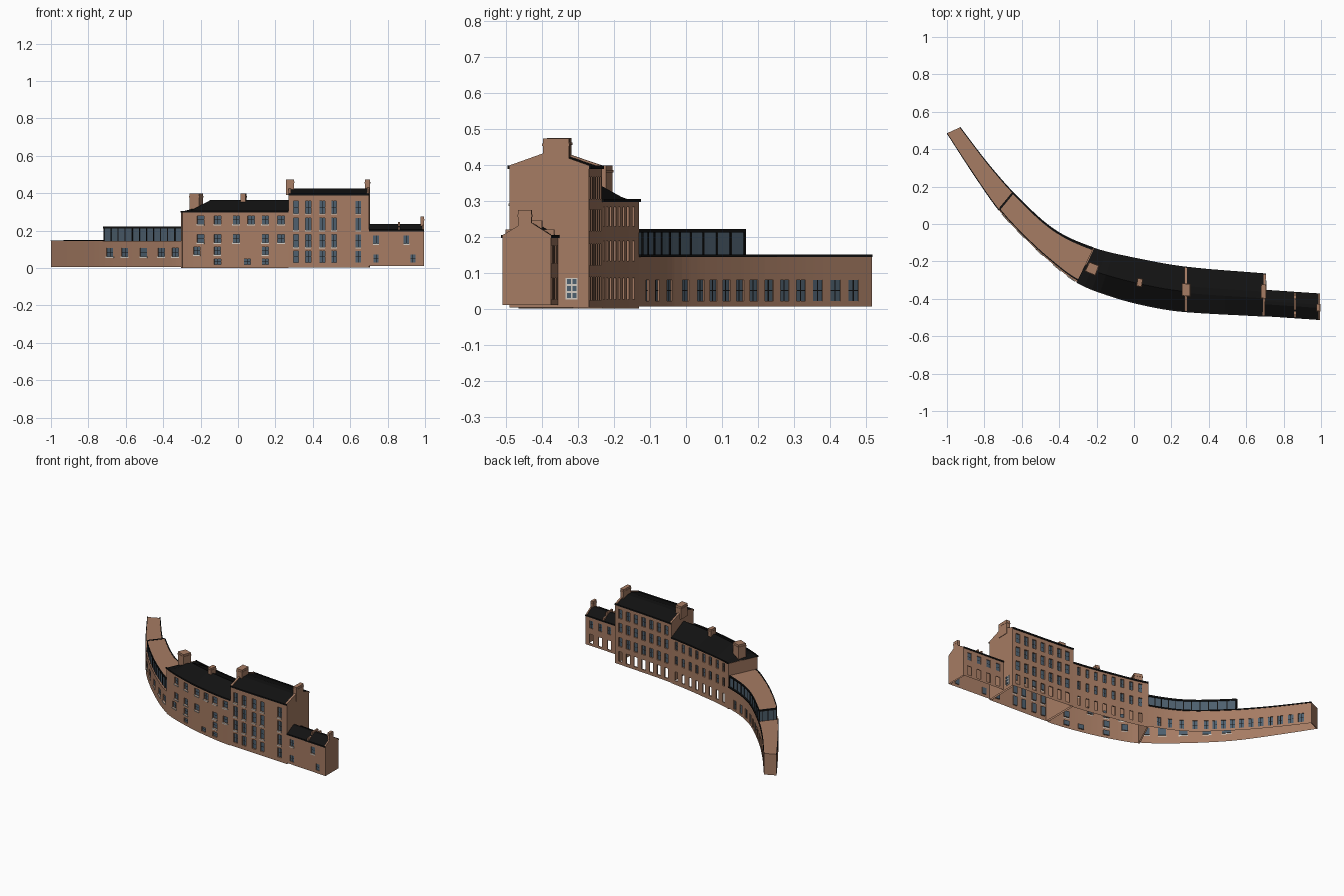
import bpy, bmesh
from mathutils import Vector

cube = bpy.data.objects.get("Cube")
if cube:
    bpy.data.objects.remove(cube)


def material(name, rgb):
    m = bpy.data.materials.new(name)
    m.use_nodes = True
    m.diffuse_color = (*rgb, 1)
    m.node_tree.nodes["Principled BSDF"].inputs["Base Color"].default_value = (*rgb, 1)
    return m


MATS = [material("sandstone", (0.38, 0.2, 0.125)), material("black_slate", (0.006, 0.006, 0.006)),
        material("blue_grey_glass", (0.075, 0.115, 0.155)), material("pale_stone", (0.65, 0.6, 0.54))]
STONE, SLATE, GLASS, PALE = range(4)

# Plan curves of the street front and the rear, each y over x
FRONT = [(-1, .485), (-.86, .27), (-.727, .08), (-.6, -.06), (-.45, -.2), (-.305, -.31),
         (-.1, -.39), (.1, -.44), (.27, -.465), (.7, -.49), (.995, -.51)]
REAR = [(-.93, .517), (-.78, .32), (-.63, .15), (-.43, -.03), (-.22, -.13), (0, -.185), (.27, -.233), (.705, -.27)]
LOW_REAR = [(.7, -.355), (.995, -.375)]


def curve(pts, x):
    """Smooth interpolation of y at x."""
    n = len(pts)
    i = max(0, min(n - 2, sum(p[0] <= x for p in pts) - 1))

    def slope(k):
        a, b = pts[max(k - 1, 0)], pts[min(k + 1, n - 1)]
        return (b[1] - a[1]) / (b[0] - a[0])
    (xa, ya), (xb, yb) = pts[i], pts[i + 1]
    h = xb - xa
    s = (x - xa) / h
    return ((1 + 2 * s) * (1 - s) ** 2 * ya + s * (1 - s) ** 2 * h * slope(i)
            + s * s * (3 - 2 * s) * yb + s * s * (s - 1) * h * slope(i + 1))


class Block:
    """Part of the terrace: u runs along it, t from front to rear."""

    def __init__(self, name, fx, rx, rear, z0, eave, steps):
        self.name, self.fx, self.rx, self.rear = name, fx, rx, rear
        self.z0, self.eave = z0, eave
        self.us = [i / steps for i in range(steps + 1)]

    def at(self, u, t, z):
        xf = self.fx[0] + u * (self.fx[1] - self.fx[0])
        xr = self.rx[0] + u * (self.rx[1] - self.rx[0])
        f, r = Vector((xf, curve(FRONT, xf), z)), Vector((xr, curve(self.rear, xr), z))
        return f.lerp(r, t)

    def u_of(self, x, side):
        a, b = self.rx if side else self.fx
        return (x - a) / (b - a)

    def span(self, u0, u1):
        return [u0] + [u for u in self.us if u0 + .001 < u < u1 - .001] + [u1]


def make(name, faces):
    """Object from (corner points, material) pairs."""
    bm = bmesh.new()
    for pts, mat in faces:
        bm.faces.new([bm.verts.new(p) for p in pts]).material_index = mat
    bmesh.ops.remove_doubles(bm, verts=bm.verts, dist=1e-5)
    me = bpy.data.meshes.new(name)
    bm.to_mesh(me)
    bm.free()
    for m in MATS:
        me.materials.append(m)
    ob = bpy.data.objects.new(name, me)
    bpy.context.collection.objects.link(ob)


def slab(b, u0, u1, t0, t1, z0, z1, mat):
    """Box that follows the plan curve."""
    faces, us = [], b.span(u0, u1)
    ring = [(t0, z0), (t1, z0), (t1, z1), (t0, z1)]
    for a, c in zip(us, us[1:]):
        for (ta, za), (tb, zb) in zip(ring, ring[1:] + ring[:1]):
            faces.append(([b.at(a, ta, za), b.at(a, tb, zb), b.at(c, tb, zb), b.at(c, ta, za)], mat))
    for u, r in ((u0, ring), (u1, ring[::-1])):
        faces.append(([b.at(u, t, z) for t, z in r[::-1]], mat))
    return faces


def wall(b, side, windows):
    """Wall sheet with recessed windows (x, z, width, height, style)."""
    faces, holes, trim = [], [], []
    slope = abs(b.fx[1] - b.fx[0])
    out = .012 * (1 if side else -1)
    tin = side - out * 3
    for x, z, w, h, style in windows:
        u, hw = b.u_of(x, side), w / slope / 2
        holes.append((u - hw, u + hw, z - h / 2, z + h / 2, style))
    us = sorted(set(b.us + [v for h in holes for v in h[:2]]))
    zs = sorted({b.z0, b.eave} | {v for h in holes for v in h[2:4]})

    def quad(u0, u1, z0, z1, t, mat):
        p = [b.at(u0, t, z0), b.at(u1, t, z0), b.at(u1, t, z1), b.at(u0, t, z1)]
        faces.append((p[::-1] if side else p, mat))
    for u0, u1 in zip(us, us[1:]):
        for z0, z1 in zip(zs, zs[1:]):
            um, zm = (u0 + u1) / 2, (z0 + z1) / 2
            if not any(h[0] < um < h[1] and h[2] < zm < h[3] for h in holes):
                quad(u0, u1, z0, z1, side, STONE)
    for u0, u1, z0, z1, style in holes:
        rim = [(u0, z0), (u1, z0), (u1, z1), (u0, z1)]
        for p, q in zip(rim, rim[1:] + rim[:1]):
            faces.append(([b.at(p[0], side, p[1]), b.at(q[0], side, q[1]),
                           b.at(q[0], tin, q[1]), b.at(p[0], tin, p[1])], STONE))
        if style == "open":
            continue
        quad(u0, u1, z0, z1, tin, GLASS)
        um, zm, e = (u0 + u1) / 2, (z0 + z1) / 2, .0012
        bar = tin + out / 2
        quad(um - e / slope, um + e / slope, z0, z1, bar, SLATE)
        quad(u0, u1, zm - e, zm + e, bar, SLATE)
        if style == "sill":
            t = sorted((side, side + out * 2))
            trim += slab(b, u0 - .004, u1 + .004, t[0], t[1], z0 - .007, z0, PALE)
    make(b.name + ("_rear_wall" if side else "_front_wall"), faces)
    if trim:
        make(b.name + "_window_sills", trim)


def gable(name, b, u0, u1, profile, lift=.006):
    """Cross wall whose top follows the roof."""
    top = [(t, z + lift) for t, z in profile]
    ring = [(top[0][0], b.z0)] + top + [(top[-1][0], b.z0)]
    faces = [([b.at(u0, t, z) for t, z in ring], STONE), ([b.at(u1, t, z) for t, z in ring[::-1]], STONE)]
    for p, q in zip(ring, ring[1:]):
        faces.append(([b.at(u0, *p), b.at(u1, *p), b.at(u1, *q), b.at(u0, *q)], STONE))
    make(name, faces)


def roof(b, profile, hip=0, mat=SLATE):
    """Roof sheet lofted along the block, with an optional hipped start."""
    us = sorted(set(b.us + [hip]))

    def pt(u, t, z):
        k = min(1, u / hip) if hip else 1
        return b.at(u, t, b.eave + (z - b.eave) * k)
    make(b.name + "_roof", [([pt(u, *p), pt(v, *p), pt(v, *q), pt(u, *q)], mat)
                            for u, v in zip(us, us[1:]) for p, q in zip(profile, profile[1:])])


def gutters(b):
    e = b.eave
    make(b.name + "_gutters", slab(b, 0, 1, -.025, 0, e - .004, e + .005, SLATE)
         + slab(b, 0, 1, 1, 1.025, e - .004, e + .005, SLATE))


def chimney(name, b, x, width, t0, t1, z0, z1):
    u, h = b.u_of(x, 0), width / (b.fx[1] - b.fx[0]) / 2
    make(name, slab(b, u - h, u + h, t0, t1, z0, z1, STONE)
         + slab(b, u - h * 1.1, u + h * 1.1, t0 - .008, t1 + .008, z1 - .02, z1 - .013, STONE))


def grid(xs, zs, w, h, style):
    return [(x, z, w, h, style) for z in zs for x in xs]


def spread(a, b, n):
    return [a + (b - a) * (i + .5) / n for i in range(n)]


tail = Block("curved_wing", (-1, -.305), (-.93, -.22), REAR, .006, .145, 24)
middle = Block("middle_house", (-.305, .27), (-.22, .27), REAR, 0, .3, 14)
tall = Block("tall_house", (.27, .7), (.27, .705), REAR, .003, .392, 6)
low = Block("low_house", (.7, .995), (.7, .995), LOW_REAR, .01, .2, 4)

# Curved single-storey wing
wall(tail, 0, grid([-.685, -.605, -.505, -.41, -.335], [.083], .036, .045, "sill"))
wall(tail, 1, grid(spread(-.91, -.5, 11), [.05], .02, .058, "plain")
     + grid(spread(-.5, -.25, 4), [.05], .022, .058, "plain"))
gable("wing_end_wall", tail, 0, .004, [(0, .145), (1, .145)], 0)
roof(tail, [(0, .145), (1, .145)], mat=STONE)
make("wing_coping", slab(tail, 0, 1, .97, 1.03, .143, .15, SLATE)
     + slab(tail, 0, .4, -.02, .03, .143, .148, SLATE))

# Glazed upper storey with dark posts
U0, T0, T1 = .4, .07, .96
posts = spread(U0 - .027, 1.027, 12)
faces = []
for t in (T0, T1):
    us = tail.span(U0, 1)
    faces += [([tail.at(a, t, .145), tail.at(c, t, .145), tail.at(c, t, .215), tail.at(a, t, .215)], GLASS)
              for a, c in zip(us, us[1:])]
faces.append(([tail.at(U0, t, z) for t, z in ((T0, .145), (T0, .215), (T1, .215), (T1, .145))], GLASS))
make("upper_glazing", faces)
faces = []
for u in posts:
    for t in (T0, T1):
        faces += slab(tail, u - .003, u + .003, t - .02, t + .02, .145, .215, SLATE)
for t in spread(T0, T1, 3):
    faces += slab(tail, U0 - .004, U0, t - .02, t + .02, .145, .215, SLATE)
make("glazing_posts", faces)
make("upper_glazing_roof", slab(tail, U0, 1, T0, T1, .213, .219, STONE))
make("upper_glazing_coping", slab(tail, U0, 1, T0 - .03, T0 + .01, .211, .221, SLATE)
     + slab(tail, U0, 1, T1 - .01, T1 + .04, .211, .221, SLATE)
     + slab(tail, U0 - .006, U0 + .004, T0, T1, .211, .221, SLATE))

# Middle house with hipped roof
columns = [-.2, -.11, -.01, .07, .145, .23]
wall(middle, 0, grid(columns, [.257], .036, .044, "sill")
     + grid(columns[:3] + columns[4:], [.157], .036, .042, "sill")
     + grid([-.22, -.11, .145], [.092], .034, .04, "sill")
     + grid([-.11, .05, .145], [.033], .036, .03, "plain"))
rear_columns = spread(-.2, .26, 8)
wall(middle, 1, grid(rear_columns, [.255, .16], .026, .055, "plain")
     + grid(rear_columns, [.055], .026, .06, "open"))
gable("middle_end_wall", middle, 0, .012, [(0, .3), (1, .3)], 0)
roof(middle, [(0, .3), (.45, .362), (1, .3)], hip=.22)
gutters(middle)
chimney("west_chimney", middle, -.262, .055, .36, .62, .29, .398)
chimney("centre_chimney", middle, .012, .028, .39, .57, .33, .398)

# Tall house between raised gables
tall_profile = [(0, .392), (.42, .425), (.58, .425), (1, .392)]
columns = [.31, .375, .45, .513, .643]
wall(tall, 0, grid(columns, [.325, .235, .145], .028, .066, "sill") + grid(columns, [.06], .028, .06, "plain"))
rear_columns = spread(.28, .695, 7)
wall(tall, 1, grid(rear_columns, [.335, .245, .15], .028, .06, "plain")
     + grid(rear_columns, [.055], .028, .065, "open"))
roof(tall, tall_profile)
gutters(tall)
gable("tall_west_gable", tall, 0, .03, tall_profile)
gable("tall_east_gable", tall, .972, 1, tall_profile)
chimney("tall_west_chimney", tall, .279, .042, .35, .63, .39, .474)
chimney("tall_east_chimney", tall, .69, .026, .42, .75, .38, .472)

# Side door of the tall house
faces = slab(tall, 1, 1.008, .71, .86, .025, .085, PALE)
for t in (.725, .795):
    for z in (.03, .049, .068):
        faces += slab(tall, 1.008, 1.011, t, t + .05, z, z + .014, GLASS)
make("side_door", faces)

# Low house at the end
low_profile = [(0, .2), (.45, .236), (.58, .236), (1, .2)]
wall(low, 0, grid([.738, .9], [.152], .03, .045, "sill") + grid([.738, .935], [.05], .028, .042, "plain"))
wall(low, 1, grid(spread(.71, .985, 4), [.15], .028, .05, "plain")
     + grid(spread(.71, .985, 4), [.055], .028, .06, "open"))
roof(low, low_profile)
gutters(low)
gable("low_end_gable", low, .97, 1, low_profile, .004)
make("party_wall_coping", [f for t0, t1, z in ((0, .3, .22), (.3, .75, .245), (.75, 1, .22))
                           for f in slab(low, .525, .56, t0, t1, .19, z, STONE)])
chimney("low_end_chimney", low, .986, .018, .32, .6, .22, .274)
